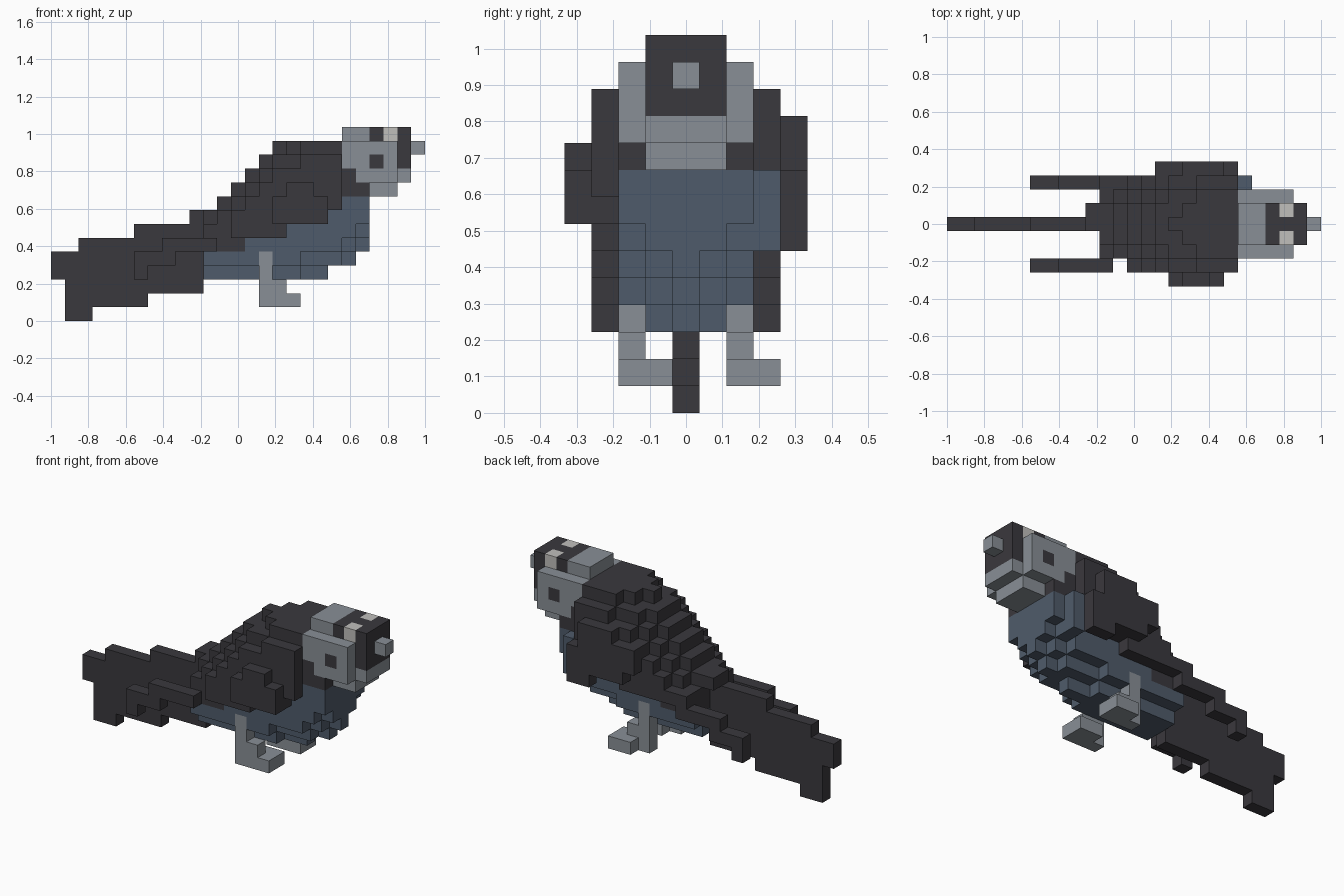
import bpy, bmesh
from mathutils import Vector

if "Cube" in bpy.data.objects:
    bpy.data.objects.remove(bpy.data.objects["Cube"], do_unlink=True)

U = 2 / 27          # edge of one block
COLOURS = {
    "charcoal": (0.042, 0.040, 0.047),
    "slate_blue": (0.078, 0.105, 0.145),
    "grey": (0.250, 0.275, 0.305),
    "pale_grey": (0.53, 0.52, 0.50),
}
mats = {}
for name, rgb in COLOURS.items():
    m = bpy.data.materials.new(name)
    m.use_nodes = True
    m.diffuse_color = (*rgb, 1)
    bsdf = m.node_tree.nodes["Principled BSDF"]
    bsdf.inputs["Base Color"].default_value = (*rgb, 1)
    bsdf.inputs["Roughness"].default_value = 0.9
    mats[name] = m

cells = {}          # (i, j, k) block -> (part, colour); later fills replace earlier


def fill(part, colour, xs, ys, zs):
    """Fill an inclusive range of blocks along each axis."""
    for i in range(xs[0], xs[1] + 1):
        for j in range(ys[0], ys[1] + 1):
            for k in range(zs[0], zs[1] + 1):
                cells[i, j, k] = (part, colour)


def layers(part, colour, j, rows):
    """Fill rows {height: (first, last)} in one lengthwise slice."""
    for k, xs in rows.items():
        fill(part, colour, xs, (j, j), (k, k))


# Tail: a thin stepped fin on the centre line
layers("tail", "charcoal", 0, {0: (1, 2), 1: (1, 6), 2: (1, 10), 3: (0, 10),
                               4: (0, 10), 5: (2, 10), 6: (6, 10), 7: (10, 10)})

# Body: stepped slices, blue belly below a rising line and dark back above it
SLICES = {
    0: {3: (11, 19), 4: (11, 21), 5: (11, 22), 6: (11, 22), 7: (11, 22), 8: (12, 22),
        9: (13, 22), 10: (14, 21), 11: (15, 20), 12: (16, 20)},
    1: {3: (11, 17), 4: (11, 20), 5: (11, 21), 6: (11, 22), 7: (11, 22), 8: (12, 22),
        9: (13, 22), 10: (14, 21), 11: (15, 20), 12: (17, 20)},
    2: {4: (11, 17), 5: (11, 20), 6: (11, 21), 7: (12, 22), 8: (13, 22),
        9: (14, 22), 10: (15, 21), 11: (16, 20), 12: (18, 20)},
}


def back_start(i):
    """Lowest dark layer at a lengthwise position."""
    for last, k in ((13, 5), (16, 6), (19, 7), (20, 8)):
        if i <= last:
            return k
    return 9


for j in range(-2, 3):
    for k, (a, b) in SLICES[abs(j)].items():
        for i in range(a, b + 1):
            dark = k >= back_start(i)
            cells[i, j, k] = ("back", "charcoal") if dark else ("belly", "slate_blue")
fill("back", "charcoal", (10, 10), (1, 1), (7, 7))
fill("belly", "slate_blue", (21, 21), (3, 3), (6, 8))

# Wings: inner layer and trailing tip on both sides, outer layer differing per side
for side, wing in ((-1, "right_wing"), (1, "left_wing")):
    layers(wing, "charcoal", 3 * side, {3: (6, 6), 4: (6, 8), 5: (8, 11), 6: (13, 16),
                                        7: (13, 19), 8: (14, 20), 9: (15, 20),
                                        10: (16, 20), 11: (18, 20)})
fill("left_wing", "charcoal", (11, 13), (3, 3), (6, 6))
layers("right_wing", "charcoal", -4, {7: (16, 19), 8: (16, 19), 9: (17, 18)})
layers("left_wing", "charcoal", 4, {6: (19, 20), 7: (16, 20), 8: (15, 20),
                                    9: (15, 19), 10: (17, 19)})

# Head: grey block with a dark face and crown
fill("head", "grey", (22, 24), (-2, 2), (10, 10))
fill("head", "grey", (21, 24), (-2, 2), (11, 12))
fill("head", "grey", (21, 22), (-1, 1), (13, 13))
fill("chin", "grey", (23, 24), (-1, 1), (9, 9))
fill("chin", "grey", (25, 25), (-1, 1), (10, 10))
fill("face", "charcoal", (25, 25), (-1, 1), (11, 13))
fill("face", "charcoal", (23, 24), (-1, 1), (13, 13))
fill("beak", "grey", (26, 26), (0, 0), (12, 12))
for side in (-1, 1):
    fill("brow_spots", "pale_grey", (24, 24), (side, side), (13, 13))
    fill("eyes", "charcoal", (23, 23), (2 * side, 2 * side), (11, 11))

# Legs and feet: both feet turn toward +y
for j, leg in ((-2, "right_leg"), (2, "left_leg")):
    fill(leg, "grey", (15, 15), (j, j), (1, 4))
    fill(leg, "grey", (16, 16), (j, j), (1, 2))
    fill(leg, "grey", (16, 17), (j, j + 1), (1, 1))

# Turn each part into a mesh made of the exposed block faces only
AXES = [Vector((1, 0, 0)), Vector((0, 1, 0)), Vector((0, 0, 1))]


def build(part):
    bm = bmesh.new()
    verts = {}

    def vert(p):
        key = tuple(round(c * 2) for c in p)
        if key not in verts:
            verts[key] = bm.verts.new(p * U)
        return verts[key]

    colour = None
    for (i, j, k), (owner, col) in cells.items():
        if owner != part:
            continue
        colour = col
        centre = Vector((i - 13, j, k + 0.5))
        for a in range(3):
            for s in (-1, 1):
                n = AXES[a] * s
                if (i + int(n.x), j + int(n.y), k + int(n.z)) in cells:
                    continue
                u = AXES[(a + 1) % 3] * 0.5
                v = AXES[(a + 2) % 3] * 0.5 * s
                mid = centre + n * 0.5
                bm.faces.new([vert(mid + d) for d in (-u - v, u - v, u + v, -u + v)])
    # Merge neighbouring coplanar squares
    bmesh.ops.dissolve_limit(bm, angle_limit=0.01, verts=bm.verts[:], edges=bm.edges[:])
    mesh = bpy.data.meshes.new(part)
    bm.to_mesh(mesh)
    bm.free()
    mesh.materials.append(mats[colour])
    bpy.context.collection.objects.link(bpy.data.objects.new(part, mesh))


for part in sorted({owner for owner, _ in cells.values()}):
    build(part)
